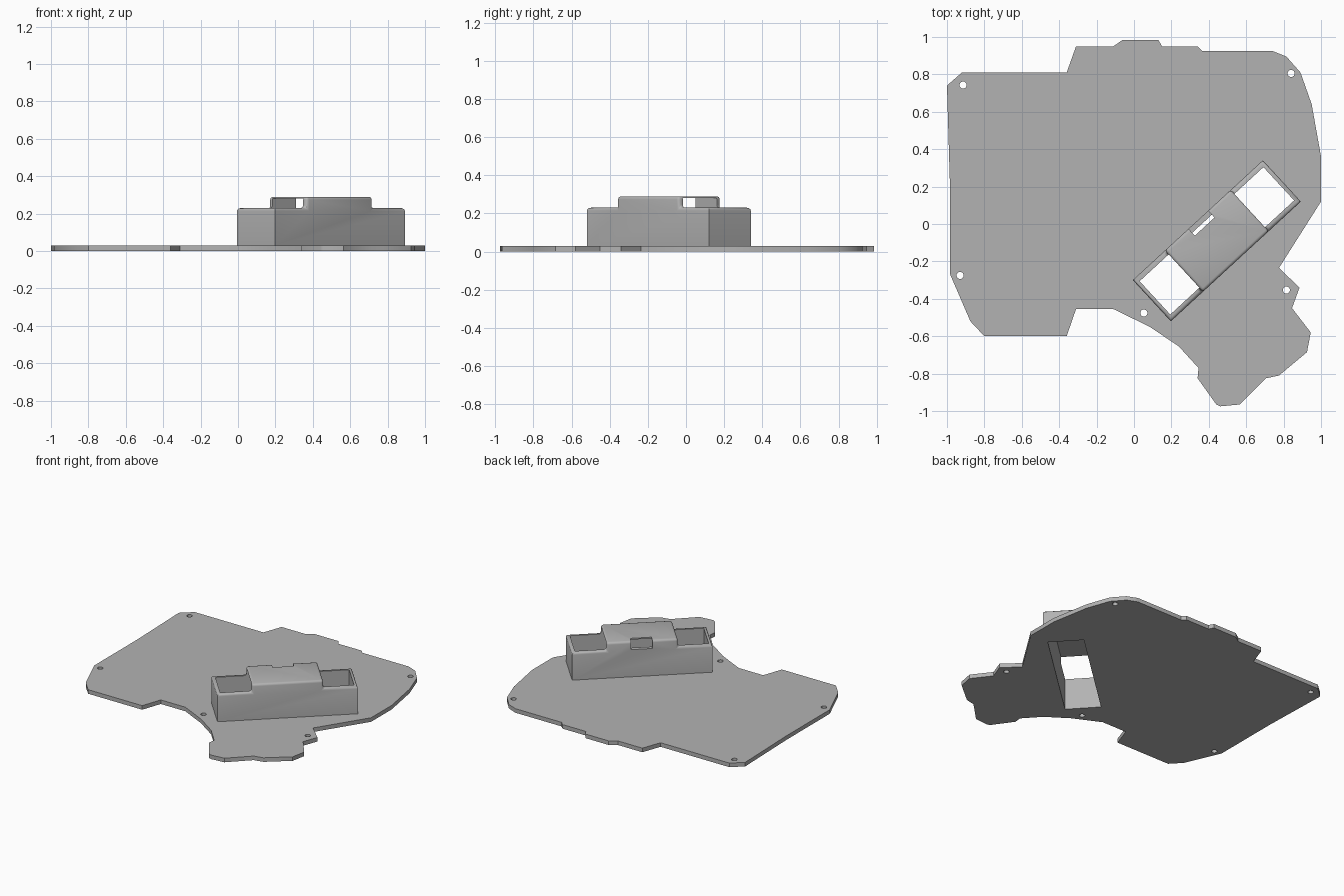
import bpy, bmesh
from math import atan2, cos, sin, pi
from mathutils import Matrix

cube = bpy.data.objects.get("Cube")
if cube:
    bpy.data.objects.remove(cube, do_unlink=True)

PLATE_H = 0.03
# Housing frame: u runs along its length, v across it
HOUSING = Matrix.Translation((0.443, -0.09, 0)) @ Matrix.Rotation(atan2(0.64, 0.695), 4, 'Z')

grey = bpy.data.materials.new("plain grey")
grey.use_nodes = True
COLOUR = (0.45, 0.45, 0.45, 1)
grey.diffuse_color = COLOUR
grey.node_tree.nodes["Principled BSDF"].inputs["Base Color"].default_value = COLOUR


def prism(name, points, depth):
    """Extrude a closed 3D outline by the depth vector."""
    bm = bmesh.new()
    face = bm.faces.new([bm.verts.new(p) for p in points])
    moved = bmesh.ops.extrude_face_region(bm, geom=[face])["geom"]
    bmesh.ops.translate(bm, vec=depth, verts=[g for g in moved if isinstance(g, bmesh.types.BMVert)])
    bmesh.ops.recalc_face_normals(bm, faces=bm.faces)
    mesh = bpy.data.meshes.new(name)
    bm.to_mesh(mesh)
    bm.free()
    mesh.materials.append(grey)
    obj = bpy.data.objects.new(name, mesh)
    bpy.context.collection.objects.link(obj)
    return obj


def block(name, u0, u1, v0, v1, z0, z1):
    obj = prism(name, [(u0, v0, z0), (u1, v0, z0), (u1, v1, z0), (u0, v1, z0)], (0, 0, z1 - z0))
    obj.matrix_world = HOUSING
    return obj


def cut(obj, cutter):
    cutter.hide_render = True
    bpy.context.view_layer.update()
    mod = obj.modifiers.new("cut", 'BOOLEAN')
    mod.operation, mod.solver, mod.object = 'DIFFERENCE', 'EXACT', cutter
    bpy.context.view_layer.objects.active = obj
    bpy.ops.object.modifier_apply(modifier=mod.name)


# Base plate outline
outline = [
    (-1, .74), (-.92, .81), (-.36, .81), (-.31, .95), (-.11, .95), (-.06, .985), (.13, .985),
    (.15, .95), (.34, .95), (.365, .925), (.74, .925), (.815, .895), (.89, .81), (.95, .64),
    (1, .36), (1, .12), (.775, -.235), (.885, -.34), (.845, -.45), (.945, -.58), (.925, -.685),
    (.775, -.81), (.705, -.825), (.565, -.965), (.46, -.975), (.44, -.965), (.34, -.825),
    (.345, -.77), (.24, -.655), (.085, -.55), (-.11, -.455), (-.31, -.455), (-.36, -.6),
    (-.8, -.6), (-.875, -.52), (-.985, -.265), (-.985, .24)]
plate = prism("base_plate", [(x, y, 0) for x, y in outline], (0, 0, PLATE_H))

# Housing: stepped side profile with rounded upper edges
L, W, C = 0.4725, 0.15, 0.24
LOW, HIGH = 0.23, 0.29
profile = [(-L, PLATE_H), (-L, LOW), (-C, LOW), (-C, HIGH), (C, HIGH), (C, LOW), (L, LOW), (L, PLATE_H)]
housing = prism("housing", [(u, -W, z) for u, z in profile], (0, 2 * W, 0))
housing.matrix_world = HOUSING
bm = bmesh.new()
bm.from_mesh(housing.data)
upper = [e for e in bm.edges if all(v.co.z > 0.2 for v in e.verts)]
bmesh.ops.bevel(bm, geom=upper, offset=0.016, segments=3, profile=0.5, affect='EDGES')
bm.to_mesh(housing.data)
bm.free()

# Hollow the housing through the plate, leaving the thin raised cover
cavity = block("cavity_cutter", -0.45, 0.45, -0.121, 0.121, -0.1, 0.28)
notch = block("notch_cutter", -0.068, 0.075, 0.10, 0.2, LOW, 0.4)
cut(plate, cavity)
cut(housing, cavity)
cut(housing, notch)

# Screw holes
R = 0.019
holes = []
for x, y in [(-.914, .743), (.84, .805), (-.93, -.275), (.053, -.476), (.815, -.353)]:
    ring = [(x + R * cos(i * pi / 12), y + R * sin(i * pi / 12), -0.1) for i in range(24)]
    hole = prism("screw_hole_cutter", ring, (0, 0, 0.3))
    cut(plate, hole)
    holes.append(hole)

for helper in [cavity, notch] + holes:
    bpy.data.objects.remove(helper, do_unlink=True)

# Smooth only the rounded edges
for obj in (plate, housing):
    bpy.ops.object.select_all(action='DESELECT')
    obj.select_set(True)
    bpy.context.view_layer.objects.active = obj
    bpy.ops.object.shade_smooth_by_angle(angle=0.6)
